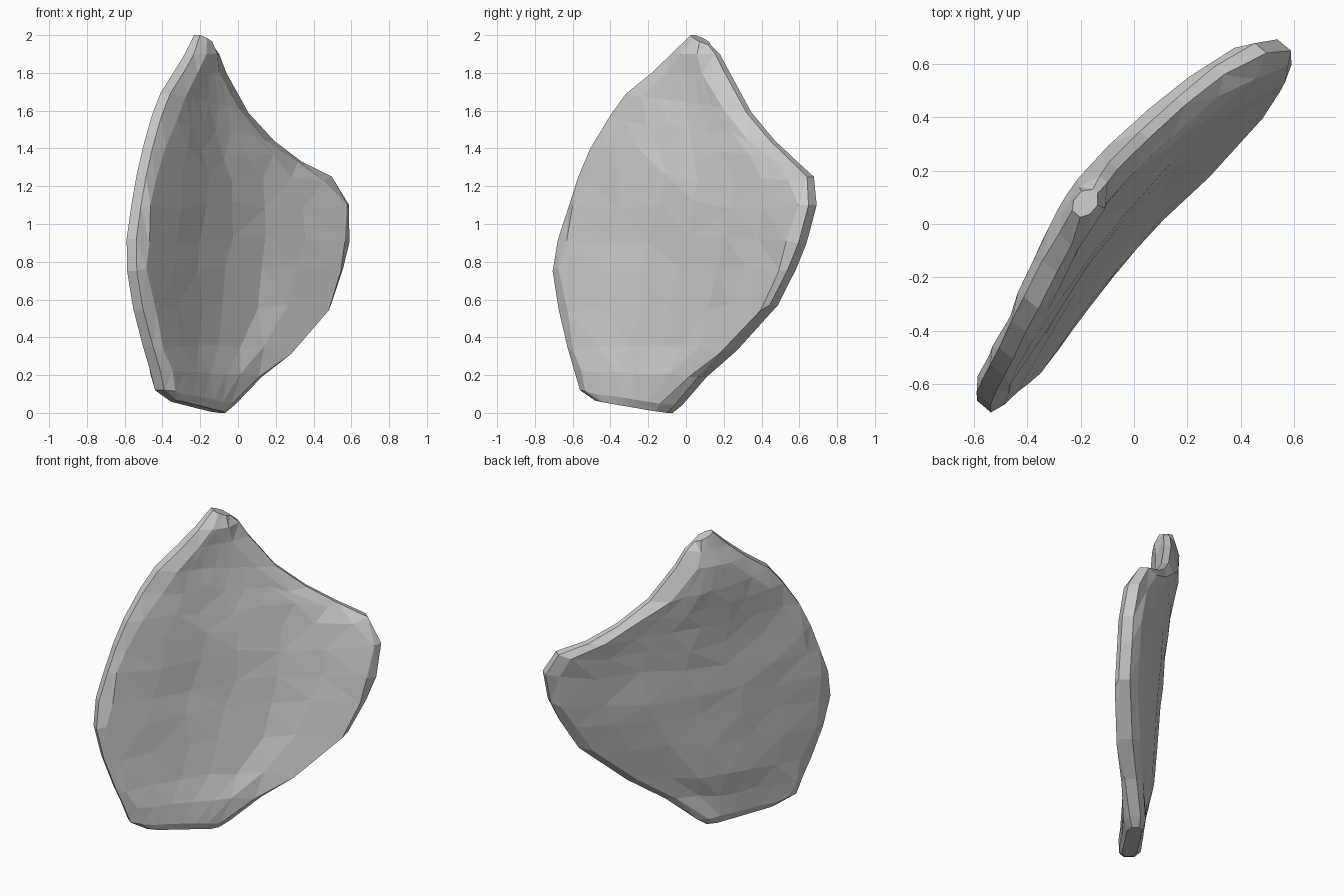
import bpy, bmesh, math, random
from mathutils import Vector

if "Cube" in bpy.data.objects:
    bpy.data.objects.remove(bpy.data.objects["Cube"])

random.seed(4)
U = Vector((0.643, 0.766, 0))    # along the slab
N = Vector((0.766, -0.643, 0))   # out of its front face

# Courses of the slab: left rim (u, z, n), right rim (u, z, n), hollow, half thickness
ROWS = [
    ((-.58, .065, .035), (-.12, .00, -.01), .00, .045),
    ((-.68, .12, .03), (-.06, .04, -.007), .00, .065),
    ((-.72, .23, .03), (.13, .19, .02), .03, .07),
    ((-.77, .35, .025), (.36, .33, .045), .08, .07),
    ((-.84, .55, .015), (.655, .57, .058), .105, .067),
    ((-.885, .75, .01), (.77, .76, .045), .115, .067),
    ((-.865, .92, -.01), (.835, .90, .035), .115, .067),
    ((-.807, 1.09, -.028), (.875, 1.10, .0), .10, .067),
    ((-.75, 1.25, -.04), (.81, 1.25, -.06), .08, .067),
    ((-.68, 1.40, -.055), (.645, 1.33, -.125), .055, .067),
    ((-.57, 1.57, -.085), (.465, 1.44, -.16), .045, .068),
    ((-.474, 1.69, -.105), (.28, 1.59, -.185), .04, .07),
    ((-.325, 1.80, -.14), (.118, 1.80, -.20), .02, .07),
    ((-.21, 1.90, -.16), (.055, 1.90, -.195), .0, .063),
    ((-.11, 2.00, -.19), (.0, 1.95, -.19), .0, .04),
]
COLS = 7
# Long vertical ridges shared by all courses, one set for each face
RIDGE = {side: [random.uniform(-.008, .008) for _ in range(COLS + 2)] for side in (1, -1)}


def section(left, right, hollow, half):
    """Closed loop of points: front face left to right, then back face."""
    left, right = Vector(left), Vector(right)
    width = right.x - left.x
    upper = min(max((left.y - 1.1) / .4, 0), 1)      # softer, wider bevels near the peak
    e0 = min((.06 + .05 * upper) / width, 0.3)
    e1 = min((.06 + .06 * upper) / width, 0.3)
    ss = [0] + [e0 + (1 - e0 - e1) * i / (COLS - 1) for i in range(COLS)] + [1]
    loose = min(width / 1.3, 1) ** 2
    front, back = [], []
    for i, s in enumerate(ss):
        rim = i in (0, COLS + 1)
        for side, out in ((1, front), (-1, back)):
            p = left.lerp(right, s)
            t = half * (0.5 if rim else 1)
            if i == COLS + 1:
                t *= 1 - .4 * upper                  # thin upper right edge
            p.z += side * t - hollow * math.sin(math.pi * s ** 1.2)
            if not rim:
                p.x += random.uniform(-.03, .03) * loose
                p.y += random.uniform(-.03, .03) * loose * (0.1 < p.y < 1.7)
                p.z += (RIDGE[side][i] + random.uniform(-.003, .003)) * loose
                # cleft low on the front face
                if side > 0:
                    p.z -= .04 * math.exp(-((p.x - .02) / .06) ** 2 - ((p.y - .15) / .1) ** 2)
            out.append(U * p.x + N * p.z + Vector((0, 0, max(p.y, 0))))
    return front + back[::-1]


# Slab skinned course by course, each quad split along its shorter diagonal
bm = bmesh.new()
loops = [[bm.verts.new(p) for p in section(*row)] for row in ROWS]
count = len(loops[0])
for a, b in zip(loops, loops[1:]):
    for i in range(count):
        j = (i + 1) % count
        q = (a[i], a[j], b[j], b[i])
        if (q[0].co - q[2].co).length < (q[1].co - q[3].co).length:
            bm.faces.new((q[0], q[1], q[2]))
            bm.faces.new((q[0], q[2], q[3]))
        else:
            bm.faces.new((q[0], q[1], q[3]))
            bm.faces.new((q[1], q[2], q[3]))

# Caps at the foot and the peak
for loop in (loops[0], loops[-1]):
    for i in range(count // 2 - 1):
        bm.faces.new((loop[i], loop[i + 1], loop[count - 2 - i], loop[count - 1 - i]))
bmesh.ops.recalc_face_normals(bm, faces=bm.faces)

mesh = bpy.data.meshes.new("stone_slab")
bm.to_mesh(mesh)
bm.free()
slab = bpy.data.objects.new("stone_slab", mesh)
bpy.context.collection.objects.link(slab)

stone = bpy.data.materials.new("stone_grey")
stone.diffuse_color = (0.6, 0.6, 0.6, 1)
stone.use_nodes = True
stone.node_tree.nodes["Principled BSDF"].inputs["Base Color"].default_value = stone.diffuse_color
mesh.materials.append(stone)
